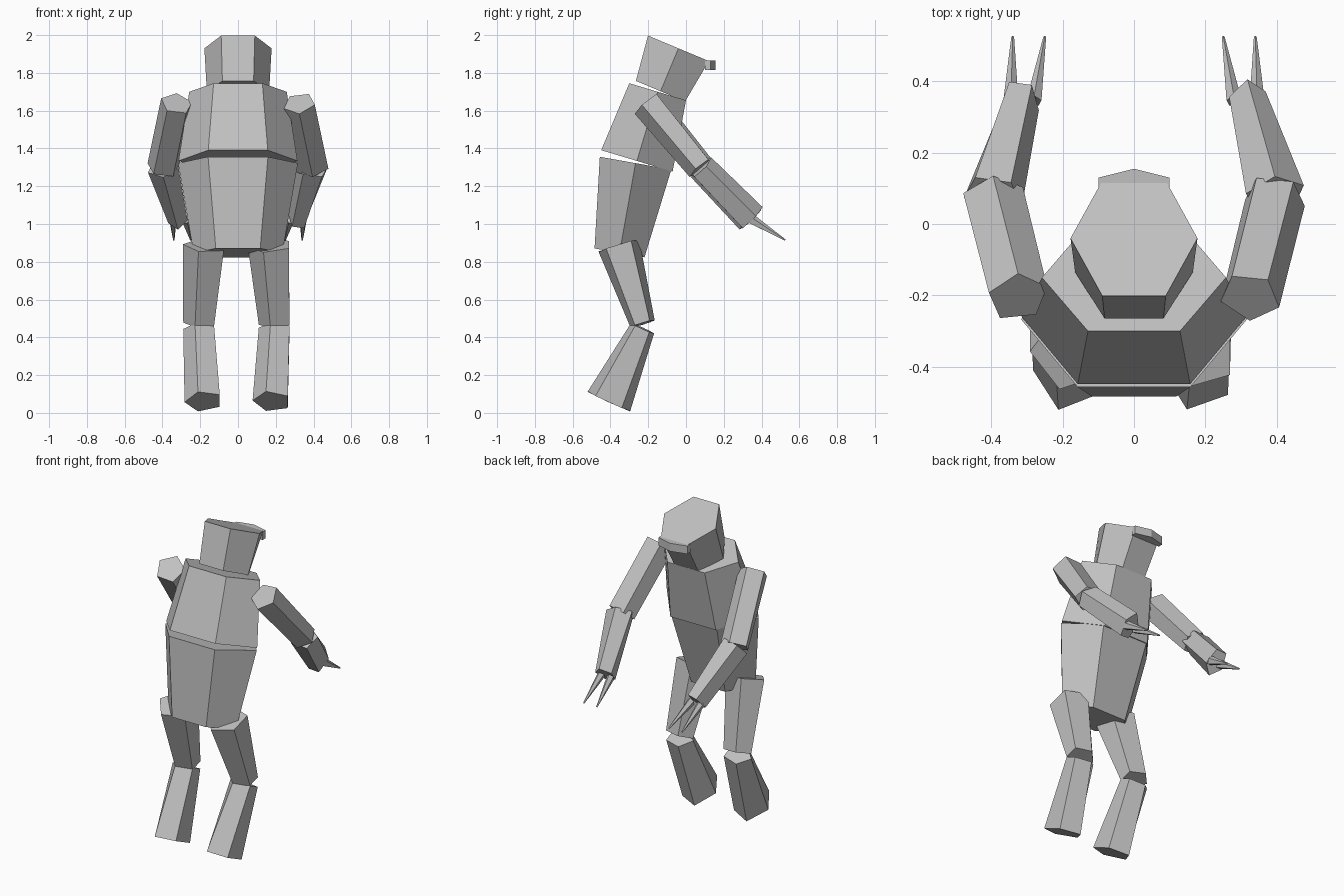
import bpy, bmesh, math
from mathutils import Vector

if "Cube" in bpy.data.objects:
    bpy.data.objects.remove(bpy.data.objects["Cube"])

grey = bpy.data.materials.new("plain grey")
grey.diffuse_color = (0.53, 0.53, 0.53, 1)
grey.use_nodes = True
grey.node_tree.nodes["Principled BSDF"].inputs["Base Color"].default_value = grey.diffuse_color


def finish(name, bm):
    bmesh.ops.recalc_face_normals(bm, faces=bm.faces)
    mesh = bpy.data.meshes.new(name)
    bm.to_mesh(mesh)
    bm.free()
    mesh.materials.append(grey)
    bpy.context.collection.objects.link(bpy.data.objects.new(name, mesh))


def segment(name, sides, c0, r0, c1, r1, phase=0):
    """Tapered prism from c0 to c1; r = (radius across x, radius in depth)."""
    c0, c1 = Vector(c0), Vector(c1)
    axis = (c1 - c0).normalized()
    u = Vector((1, 0, 0))
    u = (u - axis * u.dot(axis)).normalized()
    v = u.cross(axis)
    bm = bmesh.new()
    rings = []
    for c, r in ((c0, r0), (c1, r1)):
        ring = []
        for k in range(sides):
            a = math.radians(phase) + 2 * math.pi * k / sides
            ring.append(bm.verts.new(c + u * r[0] * math.cos(a) + v * r[1] * math.sin(a)))
        rings.append(ring)
        bm.faces.new(ring)
    lo, hi = rings
    for k in range(sides):
        n = (k + 1) % sides
        bm.faces.new((lo[k], lo[n], hi[n], hi[k]))
    finish(name, bm)


# Body and head: tilted six-sided blocks
segment("lower_torso", 6, (0, -.352, .847), (.235, .155), (0, -.267, 1.322), (.317, .222))
segment("chest", 6, (0, -.26, 1.334), (.315, .228), (0, -.15, 1.70), (.258, .181))
segment("head", 6, (0, -.135, 1.703), (.165, .163), (0, -.04, 1.93), (.178, .202))

# Visor: shallow pointed strip across the face
bm = bmesh.new()
plan = [(-.1, .10), (.1, .10), (.1, .13), (0, .155), (-.1, .13)]
face = bm.faces.new([bm.verts.new((x, y, 1.815)) for x, y in plan])
top = bmesh.ops.extrude_face_region(bm, geom=[face])["geom"]
bmesh.ops.translate(bm, vec=(0, 0, .05), verts=[g for g in top if isinstance(g, bmesh.types.BMVert)])
finish("visor", bm)

# Limbs: five-sided blocks on each side
for side, s in (("left", -1), ("right", 1)):
    segment(side + "_upper_leg", 5, (s * .172, -.355, .885), (.12, .118),
            (s * .2, -.23, .472), (.09, .07), 180)
    segment(side + "_lower_leg", 5, (s * .18, -.408, .061), (.103, .13),
            (s * .2, -.23, .448), (.09, .07), 180)
    segment(side + "_upper_arm", 5, (s * .325, -.205, 1.638), (.087, .086),
            (s * .395, .077, 1.297), (.089, .075), -s * 90)
    segment(side + "_forearm", 5, (s * .395, .08, 1.30), (.087, .075),
            (s * .318, .345, 1.03), (.055, .085), s * 90)
    # Two thin claws per hand
    for label, x0, x1 in (("inner", .28, .25), ("outer", .345, .34)):
        segment(f"{side}_{label}_claw", 5, (s * x0, .345, 1.025), (.022, .028),
                (s * x1, .525, .915), (.004, .004), 90)
